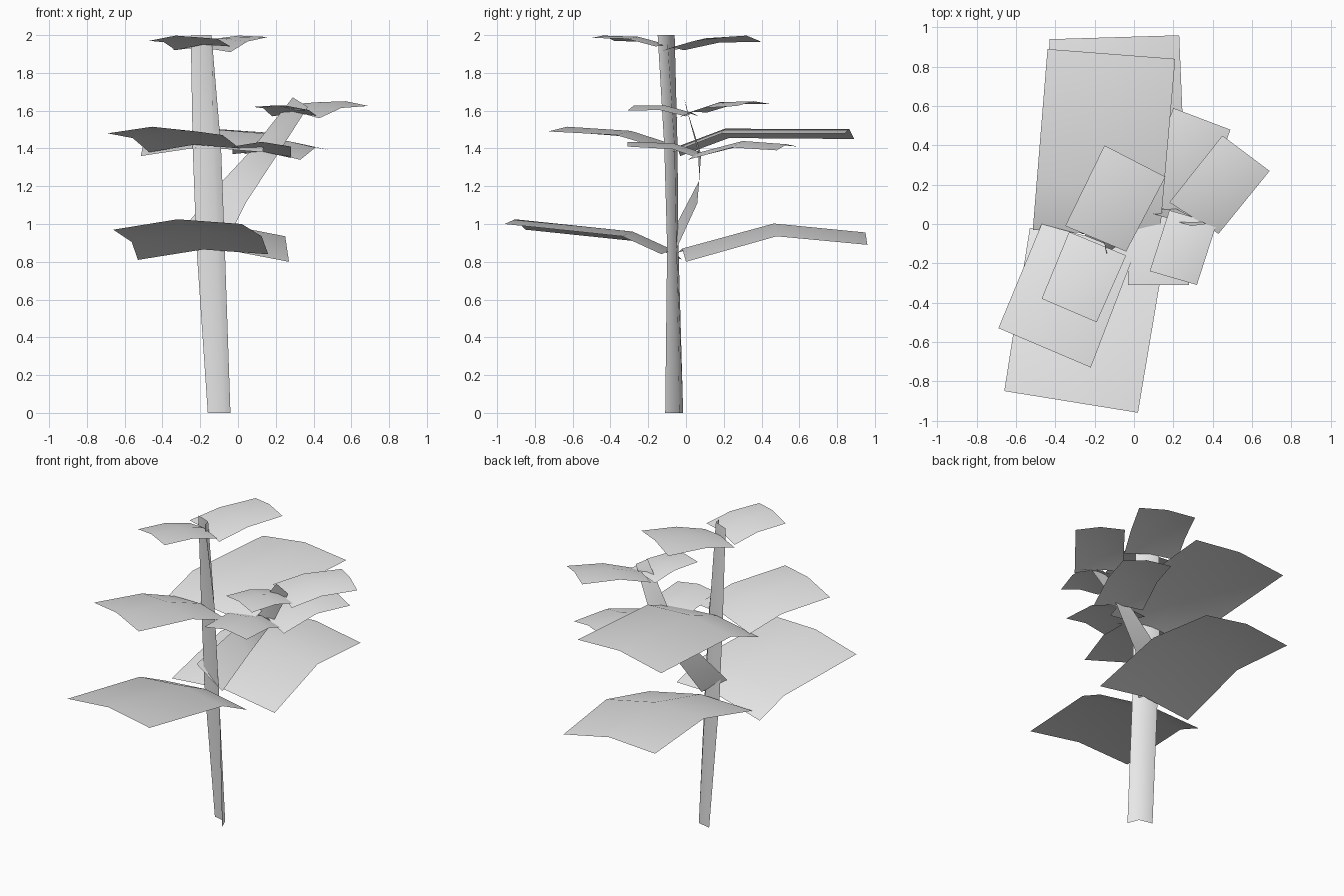
import bpy
import bmesh
import math
from mathutils import Vector

cube = bpy.data.objects.get("Cube")
if cube:
    bpy.data.objects.remove(cube, do_unlink=True)

# One plain grey for the whole plant
GREY = (0.8, 0.8, 0.8, 1.0)
grey = bpy.data.materials.new("plain grey")
grey.use_nodes = True
grey.diffuse_color = GREY
grey.node_tree.nodes["Principled BSDF"].inputs["Base Color"].default_value = GREY


def sheet(name, rows, facing):
    """Skin a grid of point rows as one open sheet whose faces look towards 'facing'."""
    bm = bmesh.new()
    grid = [[bm.verts.new(p) for p in row] for row in rows]
    for lower, upper in zip(grid, grid[1:]):
        for i in range(len(lower) - 1):
            bm.faces.new((lower[i], lower[i + 1], upper[i + 1], upper[i]))
    bm.normal_update()
    total = sum((f.normal * f.calc_area() for f in bm.faces), Vector())
    if total.dot(Vector(facing)) < 0:
        bmesh.ops.reverse_faces(bm, faces=bm.faces[:])
    mesh = bpy.data.meshes.new(name)
    bm.to_mesh(mesh)
    bm.free()
    mesh.materials.append(grey)
    obj = bpy.data.objects.new(name, mesh)
    bpy.context.collection.objects.link(obj)
    bpy.ops.object.select_all(action="DESELECT")
    obj.select_set(True)
    bpy.context.view_layer.objects.active = obj
    bpy.ops.object.shade_smooth_by_angle(angle=math.radians(60))
    return obj


def leaf(name, base_a, base_b, tip_a, tip_b, fold, lift, crown):
    """Rectangular leaf, folded across at 'fold' and arched along its midrib by 'crown'."""
    rows = []
    for t, rise in ((0, 0), (fold, lift), (1, 0)):
        a = Vector(base_a).lerp(Vector(tip_a), t) + Vector((0, 0, rise))
        b = Vector(base_b).lerp(Vector(tip_b), t) + Vector((0, 0, rise))
        rows.append((a, (a + b) / 2 + Vector((0, 0, crown)), b))
    return sheet(name, rows, (0, 0, 1))


# Trunk: a tall V-section strip that leans and twists slightly
sheet("trunk", [
    [(-0.16, -0.015, 0.0), (-0.07, -0.035, 0.0), (-0.04, -0.11, 0.0)],
    [(-0.22, -0.04, 0.88), (-0.11, -0.05, 0.88), (-0.07, -0.10, 0.88)],
    [(-0.24, -0.045, 1.41), (-0.13, -0.06, 1.41), (-0.09, -0.115, 1.41)],
    [(-0.25, -0.06, 2.0), (-0.15, -0.10, 2.0), (-0.14, -0.15, 2.0)],
], (0, -1, 0))

# Side branch: a bent strip rising to the left
sheet("side_branch", [
    [(-0.27, -0.05, 1.00), (-0.08, -0.05, 0.87)],
    [(-0.08, 0.07, 1.23), (0.04, 0.06, 1.11)],
    [(0.06, 0.065, 1.38), (0.21, 0.08, 1.37)],
    [(0.29, -0.01, 1.67), (0.37, 0.00, 1.62)],
], (0, -1, 0))

# Leaves: base corners, tip corners, fold position, fold lift, arch height
leaf("lower_front_leaf", (-0.53, -0.02, 0.81), (0.16, -0.13, 0.84),
     (-0.66, -0.85, 0.97), (0.02, -0.96, 1.00), 0.25, 0.055, 0.04)
leaf("lower_back_leaf", (-0.46, -0.04, 0.85), (0.27, 0.00, 0.80),
     (-0.43, 0.94, 0.93), (0.23, 0.96, 0.89), 0.5, 0.09, 0.045)
leaf("middle_front_leaf", (-0.47, 0.00, 1.38), (0.01, -0.13, 1.40),
     (-0.69, -0.53, 1.48), (-0.22, -0.73, 1.49), 0.4, 0.035, 0.03)
leaf("middle_back_leaf", (-0.515, -0.03, 1.36), (0.13, -0.07, 1.38),
     (-0.44, 0.89, 1.45), (0.21, 0.84, 1.48), 0.28, 0.07, 0.038)
leaf("branch_lower_front_leaf", (-0.03, 0.07, 1.37), (0.28, 0.06, 1.35),
     (-0.03, -0.31, 1.41), (0.28, -0.31, 1.41), 0.35, 0.025, 0.025)
leaf("branch_lower_back_leaf", (0.03, 0.12, 1.37), (0.33, 0.01, 1.34),
     (0.20, 0.59, 1.41), (0.49, 0.48, 1.39), 0.5, 0.04, 0.022)
leaf("branch_upper_front_leaf", (0.18, 0.07, 1.57), (0.42, 0.00, 1.57),
     (0.08, -0.24, 1.62), (0.32, -0.31, 1.60), 0.45, 0.02, 0.018)
leaf("branch_upper_back_leaf", (0.18, 0.11, 1.59), (0.43, -0.05, 1.56),
     (0.45, 0.45, 1.635), (0.69, 0.27, 1.625), 0.45, 0.025, 0.02)
leaf("top_front_leaf", (-0.33, -0.04, 1.92), (-0.04, -0.16, 1.94),
     (-0.47, -0.38, 1.97), (-0.19, -0.50, 1.985), 0.45, 0.02, 0.02)
leaf("top_back_leaf", (-0.35, -0.01, 1.92), (-0.04, -0.14, 1.91),
     (-0.15, 0.40, 1.965), (0.16, 0.24, 1.99), 0.45, 0.02, 0.02)
